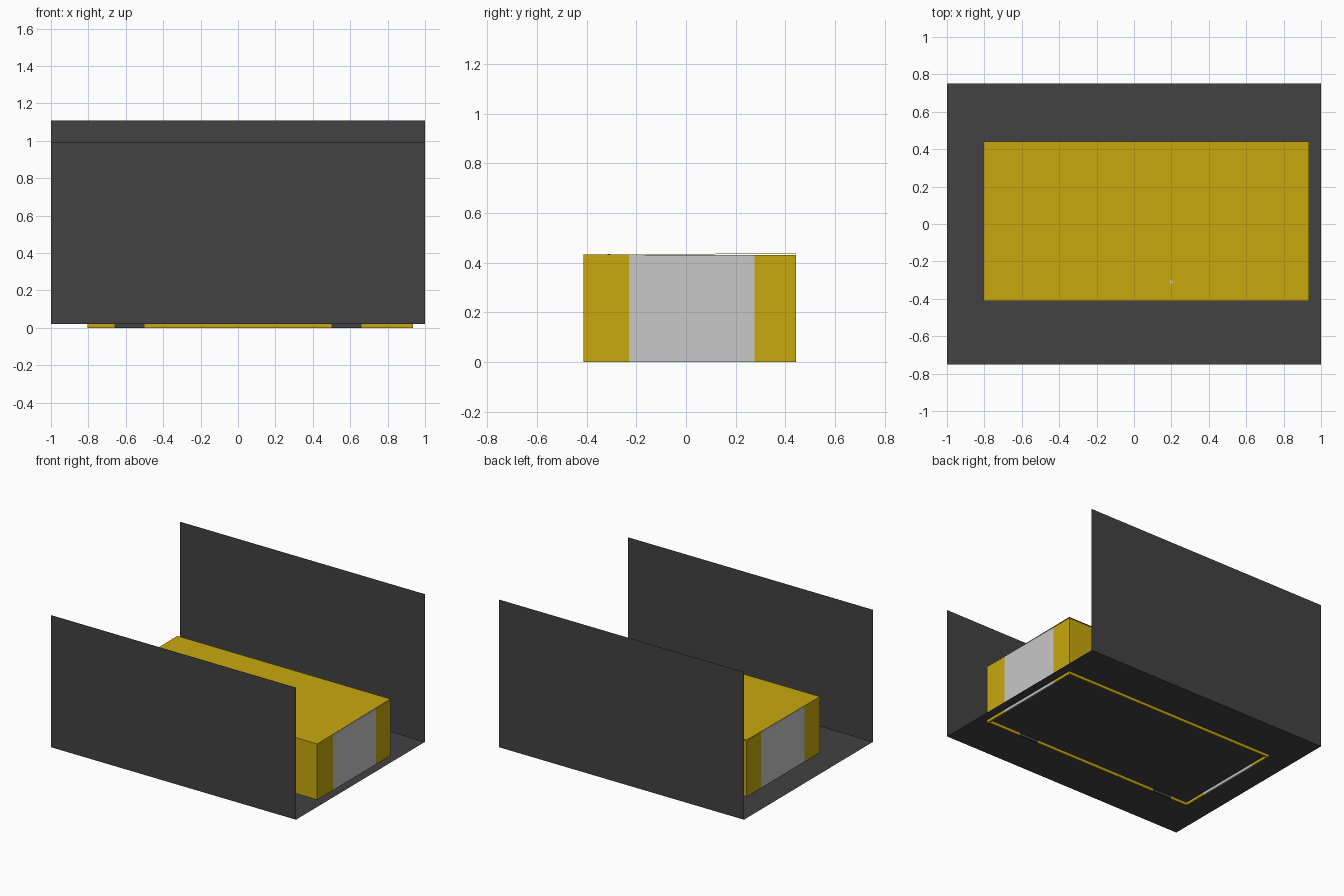
import bpy
import bmesh

cube = bpy.data.objects.get("Cube")
if cube:
    bpy.data.objects.remove(cube, do_unlink=True)


def make_material(name, rgb):
    mat = bpy.data.materials.new(name)
    mat.use_nodes = True
    mat.diffuse_color = (*rgb, 1)
    mat.node_tree.nodes["Principled BSDF"].inputs["Base Color"].default_value = (*rgb, 1)
    return mat


charcoal = make_material("charcoal", (0.054, 0.054, 0.054))
yellow = make_material("mustard yellow", (0.578, 0.392, 0.004))
grey = make_material("light grey", (0.578, 0.578, 0.578))


def add_object(name, bm, mat):
    mesh = bpy.data.meshes.new(name)
    bm.to_mesh(mesh)
    bm.free()
    mesh.materials.append(mat)
    obj = bpy.data.objects.new(name, mesh)
    bpy.context.collection.objects.link(obj)
    return obj


def box(name, xs, ys, zs, mat, back_rise=0):
    """Box between limits; back_rise lifts its back edge to give a slope."""
    bm = bmesh.new()
    bmesh.ops.create_cube(bm, size=1)
    for v in bm.verts:
        back = v.co.y > 0
        v.co = [lim[int(c > 0)] for lim, c in zip((xs, ys, zs), v.co)]
        v.co.z += back_rise * back
    return add_object(name, bm, mat)


# Open-ended enclosure: one thin sheet bent into a floor and two walls
bm = bmesh.new()
profile = [(-0.752, 0.995), (-0.752, 0.02), (0.752, 0.02), (0.752, 1.11)]
rows = [[bm.verts.new((x, y, z)) for y, z in profile] for x in (-1, 1)]
for i in range(len(profile) - 1):
    bm.faces.new((rows[0][i], rows[1][i], rows[1][i + 1], rows[0][i + 1]))
add_object("floor_and_walls", bm, charcoal)

# Building limits
X0, X1, Y0, Y1 = -0.805, 0.935, -0.412, 0.442
T, TOP = 0.012, 0.43
HEIGHT = (0, TOP)

# Front wall in full-height sections, with two dark doors
stops = [X0, -0.66, -0.5, 0.5, 0.66, X1]
for i, limits in enumerate(zip(stops, stops[1:])):
    door = i % 2 == 1
    box("front_door" if door else "front_wall", limits, (Y0, Y0 + T), HEIGHT,
        charcoal if door else yellow)

# Plain back wall
box("back_wall", (X0, X1), (Y1 - T, Y1), HEIGHT, yellow)

# End walls, each with a wide shutter between yellow sections
stops = [Y0 + T, -0.23, 0.275, Y1 - T]
for side, limits_x in (("right", (X0, X0 + T)), ("left", (X1 - T, X1))):
    for i, limits in enumerate(zip(stops, stops[1:])):
        shutter = i == 1
        box(side + ("_shutter" if shutter else "_wall"), limits_x, limits, HEIGHT,
            grey if shutter else yellow)

# Roof, rising very slightly to the back, with a tiny vent
box("roof", (X0, X1), (Y0, Y1), (TOP, TOP + 0.002), yellow, 0.006)
box("roof_vent", (0.193, 0.207), (-0.317, -0.303), (TOP, TOP + 0.004), grey)
